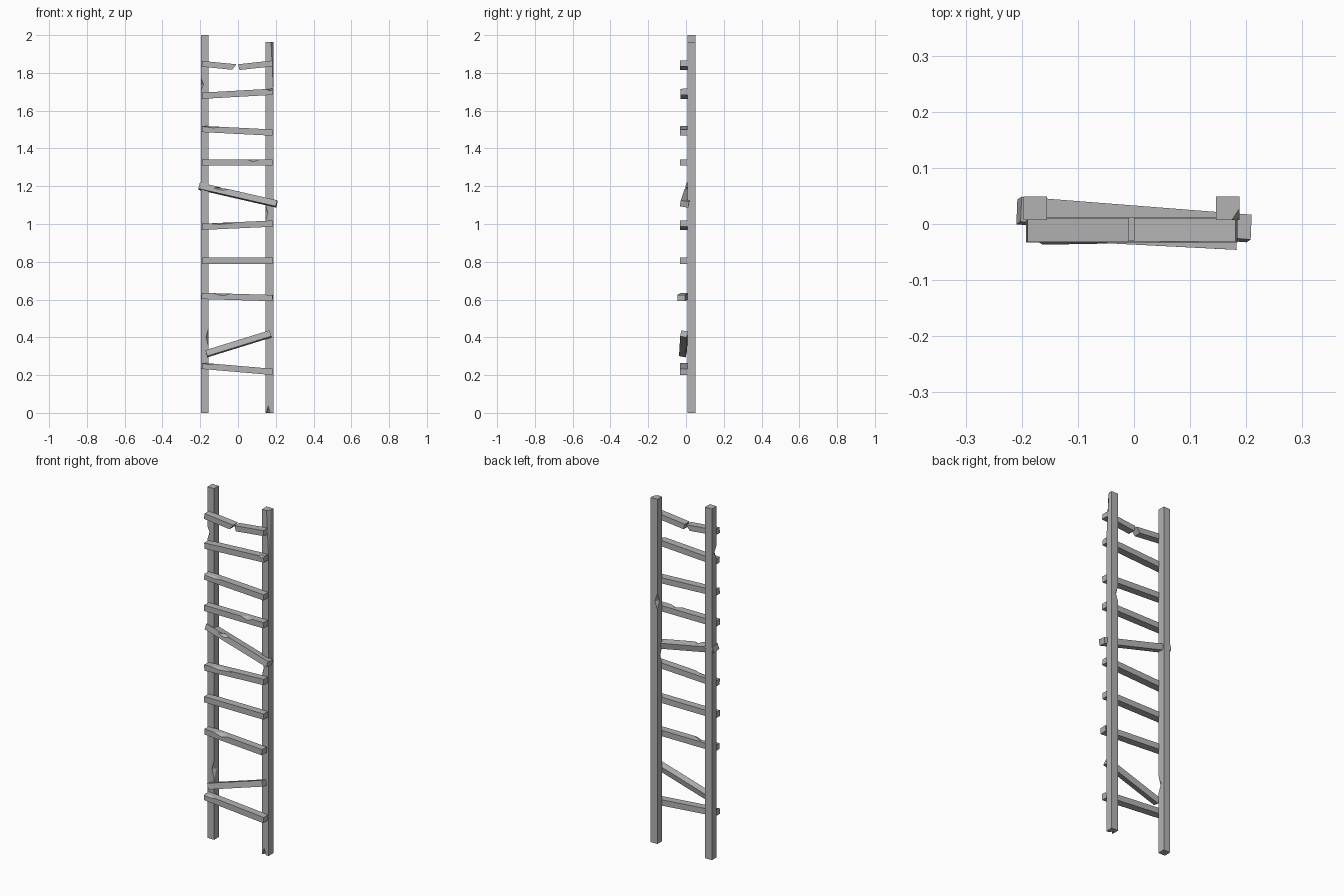
import bpy
from mathutils import Matrix, Vector

old = bpy.data.objects.get("Cube")
if old:
    bpy.data.objects.remove(old, do_unlink=True)

# Weathered grey wood
wood = bpy.data.materials.new("grey_wood")
wood.use_nodes = True
wood.diffuse_color = (0.45, 0.45, 0.45, 1)
bsdf = next(n for n in wood.node_tree.nodes if n.type == "BSDF_PRINCIPLED")
bsdf.inputs["Base Color"].default_value = wood.diffuse_color
bsdf.inputs["Roughness"].default_value = 0.9


def add_mesh(name, verts, faces):
    mesh = bpy.data.meshes.new(name)
    mesh.from_pydata(verts, [], faces)
    mesh.materials.append(wood)
    obj = bpy.data.objects.new(name, mesh)
    bpy.context.collection.objects.link(obj)
    return obj


def beam(name, start, end, width, height, roll=0, skew=(0, 0)):
    """Square timber from start to end; skew slides the lower edge of each end."""
    start, end = Vector(start), Vector(end)
    along = (end - start).normalized()
    side = Vector((0, 1, 0)) if abs(along.z) < 0.9 else Vector((1, 0, 0))
    side = (side - along * side.dot(along)).normalized()
    side = Matrix.Rotation(roll, 3, along) @ side
    up = along.cross(side)
    verts = []
    for centre, slide in ((start, skew[0]), (end, skew[1])):
        for s, u in ((-1, -1), (1, -1), (1, 1), (-1, 1)):
            shift = along * (slide if u < 0 else 0)
            verts.append(centre + side * s * width / 2 + up * u * height / 2 + shift)
    sides = [(i, (i + 1) % 4, (i + 1) % 4 + 4, i + 4) for i in range(4)]
    return add_mesh(name, verts, [(3, 2, 1, 0), (4, 5, 6, 7)] + sides)


def chip(obj, centre, radii):
    """Knock a faceted splinter out of a timber with a stretched octahedron."""
    c, r = Vector(centre), Vector(radii)
    verts = []
    for axis in range(3):
        for sign in (1, -1):
            p = c.copy()
            p[axis] += sign * r[axis]
            verts.append(p)
    faces = []
    for x in (0, 1):
        for y in (2, 3):
            for z in (4, 5):
                odd = (x + y + z) % 2
                faces.append((x, z, y) if odd else (x, y, z))
    # Parity of x + y + z = 6 is the all-positive corner, wound outward
    cutter = add_mesh("chip_cutter", verts, faces)
    cutter.hide_render = True
    mod = obj.modifiers.new("chip", "BOOLEAN")
    mod.operation, mod.solver, mod.object = "DIFFERENCE", "EXACT", cutter
    bpy.context.view_layer.objects.active = obj
    bpy.ops.object.modifier_apply(modifier=mod.name)
    bpy.data.objects.remove(cutter, do_unlink=True)


# Uprights
right_rail = beam("right_rail", (-0.176, 0.028, 0), (-0.176, 0.028, 2), 0.042, 0.042)
left_rail = beam("left_rail", (0.167, 0.028, 0), (0.167, 0.028, 1.963), 0.042, 0.042)
chip(right_rail, (-0.198, 0.006, 1.74), (0.016, 0.025, 0.04))
chip(right_rail, (-0.154, 0.006, 0.40), (0.016, 0.025, 0.06))
chip(left_rail, (0.145, 0.006, 1.06), (0.014, 0.022, 0.05))
chip(left_rail, (0.145, 0.050, 1.38), (0.017, 0.022, 0.05))
chip(left_rail, (0.189, 0.006, 1.964), (0.015, 0.023, 0.3))
chip(left_rail, (0.160, 0.006, -0.001), (0.012, 0.02, 0.04))

# Nailed rungs: end heights and end depths
X0, X1, DEPTH, HEIGHT = -0.191, 0.183, 0.042, 0.033
rungs = [
    ("rung_1", 0.249, 0.217, -0.012, -0.012),
    ("rung_3", 0.619, 0.608, -0.006, -0.025),
    ("rung_4", 0.805, 0.805, -0.010, -0.010),
    ("rung_5", 0.985, 1.002, -0.010, -0.010),
    ("rung_7", 1.326, 1.326, -0.012, -0.012),
    ("rung_8", 1.503, 1.484, -0.010, -0.010),
    ("rung_9", 1.679, 1.700, -0.009, -0.009),
]
made = {}
for name, z0, z1, y0, y1 in rungs:
    made[name] = beam(name, (X0, y0, z0), (X1, y1, z1), DEPTH, HEIGHT)

# Splintered rung edges
chip(made["rung_1"], (-0.15, -0.035, 0.264), (0.07, 0.02, 0.010))
chip(made["rung_3"], (-0.08, -0.031, 0.633), (0.05, 0.03, 0.014))
chip(made["rung_5"], (-0.10, -0.032, 1.006), (0.09, 0.02, 0.009))
chip(made["rung_7"], (0.08, -0.034, 1.343), (0.04, 0.025, 0.014))
chip(made["rung_8"], (-0.13, -0.032, 1.518), (0.08, 0.02, 0.010))
chip(made["rung_9"], (0.17, -0.031, 1.716), (0.03, 0.02, 0.012))

# Loose rungs hanging askew
beam("rung_2_loose", (-0.167, -0.016, 0.313), (0.172, -0.010, 0.418), 0.036, 0.033, roll=-0.2)
loose = beam("rung_6_loose", (-0.205, 0.024, 1.200), (0.205, -0.008, 1.106), 0.045, 0.033, roll=-0.15)
chip(loose, (-0.08, -0.007, 1.190), (0.06, 0.02, 0.012))

# Top rung snapped in the middle
beam("rung_10_right_half", (X0, -0.010, 1.848), (-0.010, -0.010, 1.830), DEPTH, 0.031, skew=(0, -0.02))
beam("rung_10_left_half", (0.002, -0.010, 1.830), (X1, -0.010, 1.850), DEPTH, 0.031, skew=(0.004, 0))
